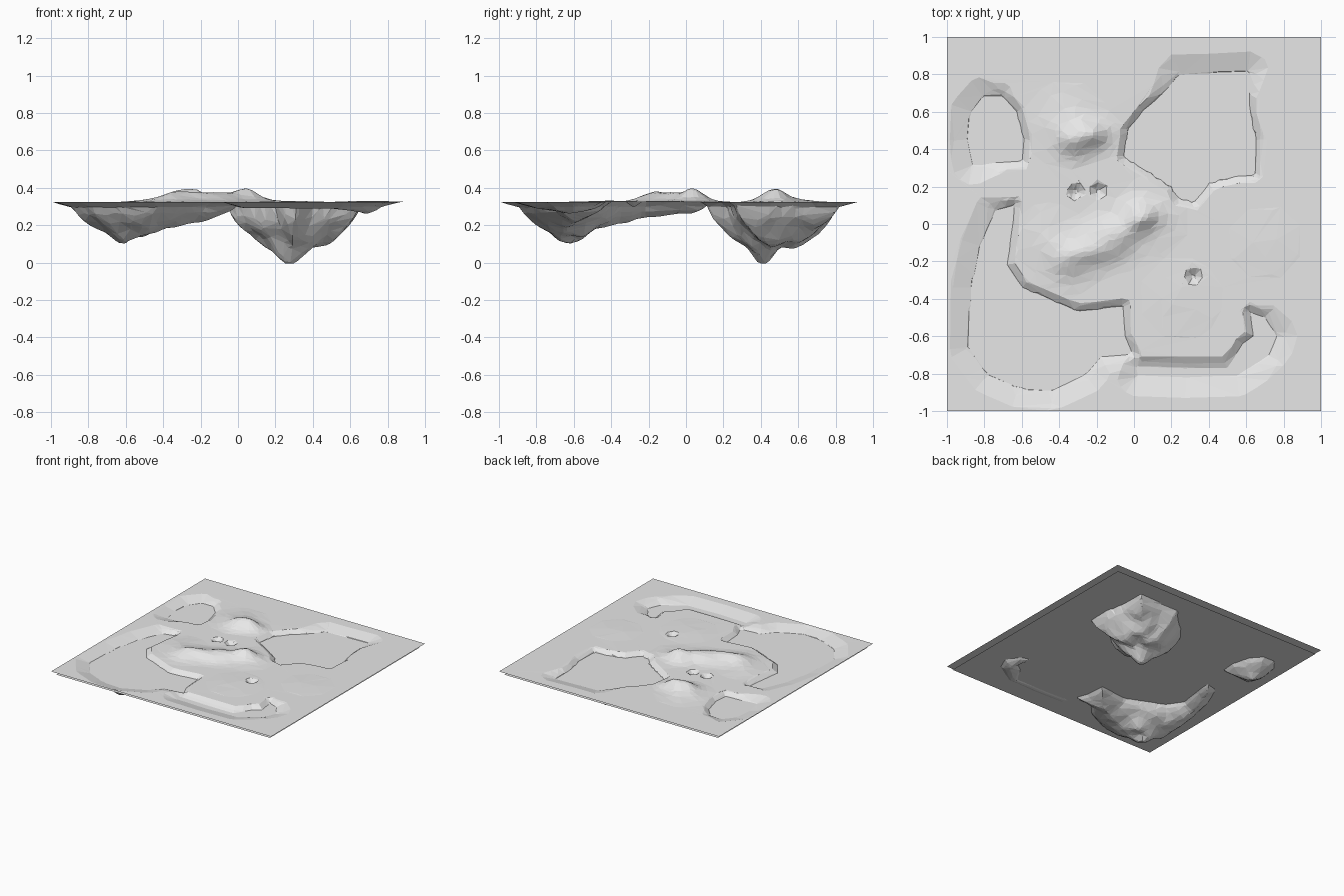
import bpy
import bmesh
from math import exp
from mathutils import Vector, noise
from mathutils.geometry import intersect_point_line

GROUND, WATER = 0.325, 0.295
CELLS = 110

if "Cube" in bpy.data.objects:
    bpy.data.objects.remove(bpy.data.objects["Cube"])

# One plain grey for the whole model
grey = bpy.data.materials.new("plain grey")
grey.use_nodes = True
grey.diffuse_color = (0.8, 0.8, 0.8, 1)
grey.node_tree.nodes["Principled BSDF"].inputs["Base Color"].default_value = (0.8, 0.8, 0.8, 1)

# Shorelines of the sunken basins
lake_shore = [(-.05, .36), (-.03, .5), (.05, .6), (.15, .69), (.25, .8), (.4, .8),
              (.61, .81), (.62, .58), (.65, .45), (.64, .27), (.5, .25), (.4, .22),
              (.32, .12), (.24, .14), (.2, .2), (.08, .28)]
bay_shore = [(-.64, .1), (-.65, 0), (-.68, -.22), (-.6, -.34), (-.3, -.47), (-.06, -.44),
             (-.05, -.6), (-.01, -.69), (-.18, -.71), (-.26, -.8), (-.45, -.89),
             (-.62, -.87), (-.78, -.8), (-.88, -.66), (-.87, -.35), (-.82, -.12), (-.74, .07)]
cove_shore = [(-.86, .32), (-.6, .34), (-.59, .45), (-.63, .6), (-.7, .68),
              (-.8, .68), (-.87, .6), (-.89, .45)]
creek_shore = [(.01, -.76), (.28, -.77), (.5, -.77), (.58, -.64), (.64, -.6), (.62, -.47),
               (.7, -.5), (.76, -.6), (.72, -.7), (.55, -.81), (.28, -.82), (.02, -.81)]

# Shoreline, deepest point, depth below the water, roundness of the bowl
basins = [
    (lake_shore, (.28, .42), .3, .62),
    (bay_shore, (-.6, -.62), .2, .68),
    (cove_shore, (-.74, .5), .1, .7),
    (creek_shore, (.68, -.62), .04, .7),
]

# Hills: position, height, radius
hills = [
    ((.03, .04), .06, .07), ((.08, .03), .02, .12), ((-.1, -.06), .045, .1),
    ((-.22, -.12), .035, .1), ((-.35, -.18), .04, .1), ((-.45, -.08), .012, .12),
    ((-.31, .46), .05, .08), ((-.2, .48), .045, .07), ((-.36, .53), .02, .13),
    ((.25, -.4), .006, .16), ((.7, -.1), .005, .15),
]
pits = [(-.31, .17), (-.19, .18), (.32, -.28)]


def clamp(v):
    return max(0.0, min(1.0, v))


def shore_distance(p, shore):
    """Distance to a shoreline, positive inside it."""
    nearest, inside = 9.0, False
    for i, b in enumerate(shore):
        a = shore[i - 1]
        hit, t = intersect_point_line(p, Vector(a), Vector(b))
        foot = Vector(a).lerp(Vector(b), clamp(t))
        nearest = min(nearest, (p - foot).length)
        if (a[1] > p.y) != (b[1] > p.y):
            if p.x < a[0] + (p.y - a[1]) * (b[0] - a[0]) / (b[1] - a[1]):
                inside = not inside
    return nearest if inside else -nearest


def height(x, y):
    p = Vector((x, y))
    rough = noise.noise(Vector((x * 9, y * 9, 2)))
    z = GROUND
    for centre, top, radius in hills:
        rise = top * exp(-((p - Vector(centre)).length / radius) ** 2)
        z += rise * (1 + .3 * rough) if rise > .001 else 0
    # Banks near the border slope more gently than inner ones
    bank = .04 + .07 * clamp((max(abs(x), abs(y)) - .68) / .15)
    for shore, deepest, depth, bowl in basins:
        d = shore_distance(p, shore)
        if d > 0:
            t = d / (d + (p - Vector(deepest)).length)
            z = WATER - depth * min(1, t ** bowl * (1 + .22 * rough))
        elif d > -bank:
            z = min(z, z + (WATER - z) * (1 + d / bank))
    for pit in pits:
        z -= .03 * clamp(1.3 - (p - Vector(pit)).length / .035)
    edge = clamp((1 - max(abs(x), abs(y))) / .03)
    return GROUND + (z - GROUND) * edge


def sheet(name, cells, half, z):
    bm = bmesh.new()
    bmesh.ops.create_grid(bm, x_segments=cells, y_segments=cells, size=half)
    for v in bm.verts:
        v.co.z = z(v.co.x, v.co.y)
    mesh = bpy.data.meshes.new(name)
    bm.to_mesh(mesh)
    bm.free()
    mesh.materials.append(grey)
    obj = bpy.data.objects.new(name, mesh)
    bpy.context.collection.objects.link(obj)
    return obj


# Faceted land with irregular triangles
land = sheet("land", CELLS, 1, height)
facets = land.modifiers.new("facets", "DECIMATE")
facets.ratio = .1

# Water sheet that fills the basins
sheet("water", 1, .97, lambda x, y: WATER)
